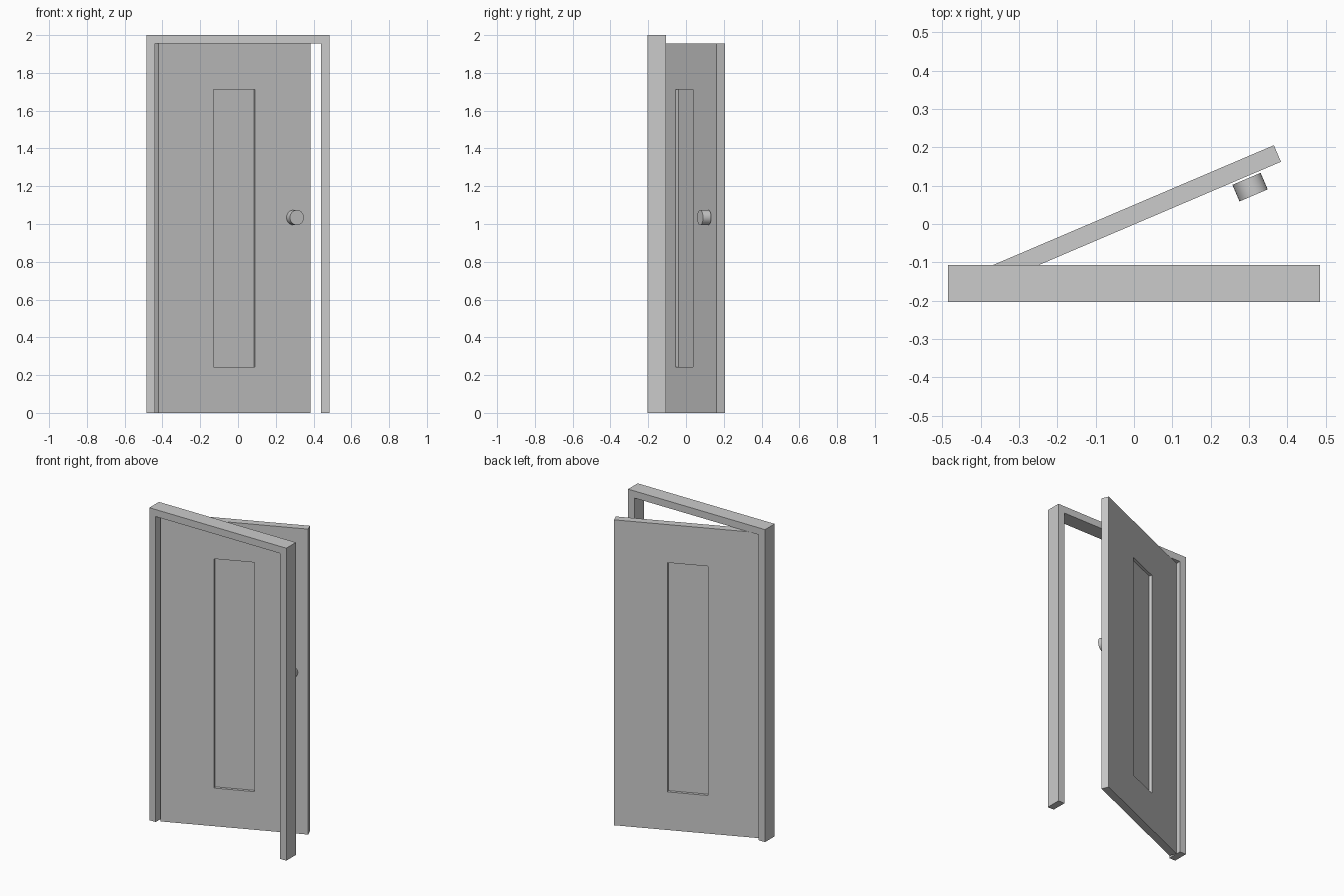
import bpy, bmesh, math
from mathutils import Vector

if "Cube" in bpy.data.objects:
    bpy.data.objects.remove(bpy.data.objects["Cube"])

ANGLE = math.radians(23.1)           # how far the door is open
HINGE = Vector((-0.4215, -0.181, 0)) # front hinge-side corner of the leaf
W, T, H = 0.875, 0.047, 1.955        # door leaf size


def finish(name, bm):
    bmesh.ops.recalc_face_normals(bm, faces=bm.faces)
    mesh = bpy.data.meshes.new(name)
    bm.to_mesh(mesh)
    bm.free()
    obj = bpy.data.objects.new(name, mesh)
    bpy.context.collection.objects.link(obj)
    return obj


# Door frame: U-shaped profile extruded in depth
bm = bmesh.new()
outline = [(-0.485, 0), (-0.485, 2), (0.485, 2), (0.485, 0),
           (0.44, 0), (0.44, H), (-0.44, H), (-0.44, 0)]
face = bm.faces.new([bm.verts.new((x, -0.204, z)) for x, z in outline])
ext = bmesh.ops.extrude_face_region(bm, geom=[face])["geom"]
bmesh.ops.translate(bm, vec=(0, 0.097, 0),
                    verts=[v for v in ext if isinstance(v, bmesh.types.BMVert)])
finish("door_frame", bm)

# Door leaf: box with a recessed panel on each side
bm = bmesh.new()
bmesh.ops.create_cube(bm, size=1)
for v in bm.verts:
    v.co = ((v.co.x + 0.5) * W, (v.co.y + 0.5) * T, (v.co.z + 0.5) * H)
bm.normal_update()
for side in (-1, 1):
    face = next(f for f in bm.faces if f.normal.y * side > 0.9 and len(f.verts) == 4
                and abs(f.calc_area() - W * H) < 1e-3)
    bmesh.ops.inset_region(bm, faces=[face], thickness=0.05)
    for v in face.verts:
        v.co.x = W / 2 + math.copysign(0.12, v.co.x - W / 2)
        v.co.z = 1.711 if v.co.z > H / 2 else 0.244
    inner = bmesh.ops.extrude_discrete_faces(bm, faces=[face])["faces"][0]
    bmesh.ops.translate(bm, vec=(0, -side * 0.018, 0), verts=inner.verts)
    bm.normal_update()
leaf = finish("door_leaf", bm)
leaf.location = HINGE
leaf.rotation_euler.z = ANGLE

# Round knob in front of the leaf, near its free edge
bpy.ops.mesh.primitive_cylinder_add(vertices=32, radius=0.04, depth=0.047)
knob = bpy.context.object
knob.name = "door_knob"
c, s = math.cos(ANGLE), math.sin(ANGLE)
u, v = 0.775, -0.0292
knob.location = HINGE + Vector((u * c - v * s, u * s + v * c, 1.034))
knob.rotation_euler = (math.pi / 2, 0, ANGLE)
bpy.ops.object.shade_smooth_by_angle(angle=math.radians(30))
